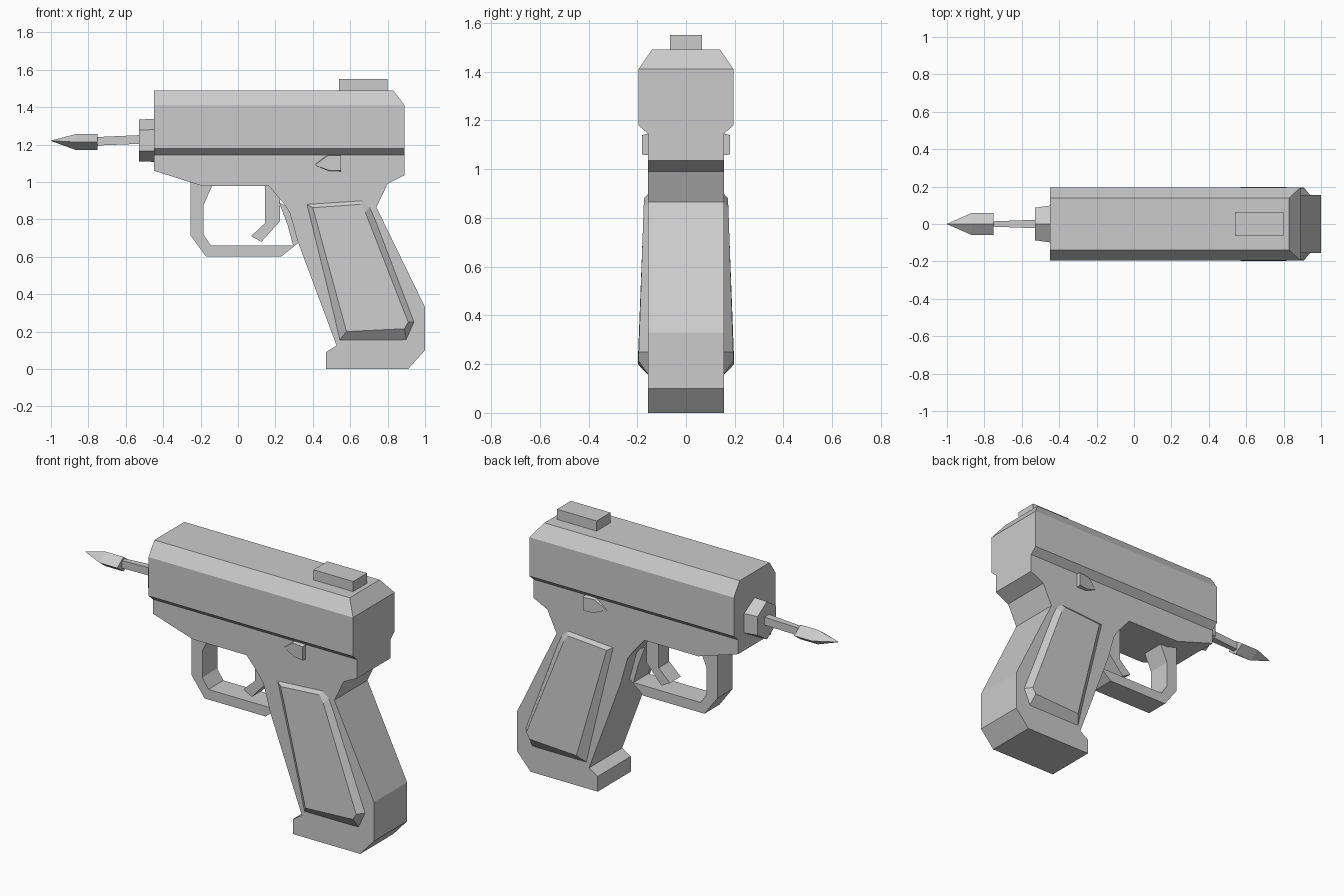
import bpy, bmesh, math

if "Cube" in bpy.data.objects:
    bpy.data.objects.remove(bpy.data.objects["Cube"])


def loft(name, rings, cut=None):
    """Skin a list of equal-length point rings and cap both ends."""
    bm = bmesh.new()
    vr = [[bm.verts.new(p) for p in ring] for ring in rings]
    n = len(vr[0])
    for a, b in zip(vr, vr[1:]):
        for i in range(n):
            j = (i + 1) % n
            bm.faces.new((a[i], a[j], b[j], b[i]))
    bm.faces.new(vr[0])
    bm.faces.new(vr[-1])
    if cut:
        geom = bm.verts[:] + bm.edges[:] + bm.faces[:]
        bmesh.ops.bisect_plane(bm, geom=geom, plane_co=cut[0], plane_no=cut[1], clear_outer=True)
        bmesh.ops.holes_fill(bm, edges=[e for e in bm.edges if e.is_boundary])
    bmesh.ops.remove_doubles(bm, verts=bm.verts, dist=1e-4)
    bmesh.ops.recalc_face_normals(bm, faces=bm.faces)
    me = bpy.data.meshes.new(name)
    bm.to_mesh(me)
    bm.free()
    ob = bpy.data.objects.new(name, me)
    bpy.context.collection.objects.link(ob)
    return ob


def slab(name, pts, half):
    """Extrude an x-z profile across the width."""
    return loft(name, [[(x, y, z) for x, z in pts] for y in (-half, half)])


def ngon(x, ry, rz, sides, zc, turn=0.0):
    """Ring of points around the barrel axis."""
    return [(x, ry * math.cos(turn + 2 * math.pi * i / sides),
             zc + rz * math.sin(turn + 2 * math.pi * i / sides)) for i in range(sides)]


# Slide: chamfered section, with the upper rear edge cut off
half = [(.155, 1.145), (.195, 1.18), (.195, 1.41), (.14, 1.49)]
section = half + [(-y, z) for y, z in reversed(half)]
loft("slide", [[(x, y, z) for y, z in section] for x in (-.45, .89)],
     cut=((.83, 0, 1.49), (.08, 0, .06)))

# Frame and grip in one profile
slab("frame_and_grip", [
    (-.45, 1.155), (-.45, 1.06), (-.19, .978), (.165, .978), (.24, .89), (.275, .84),
    (.32, .68), (.527, .125), (.47, .09), (.47, 0), (.91, 0), (1.0, .10), (1.0, .33),
    (.74, .865), (.80, .99), (.89, 1.035), (.89, 1.155)], .155)

# Trigger guard and trigger
slab("trigger_guard", [
    (-.255, 1.01), (-.255, .715), (-.17, .60), (.23, .60), (.33, .68), (.275, .86),
    (.22, .89), (.265, .77), (.295, .66), (-.145, .66), (-.185, .72), (-.185, .875),
    (-.135, .985)], .07)
slab("trigger", [
    (.145, .99), (.225, .99), (.225, .79), (.125, .68), (.07, .71), (.145, .78)], .05)

# Raised grip panels and safety levers, both sides
outer = [(.36, .885), (.67, .905), (.71, .87), (.945, .25), (.90, .15), (.54, .15)]
inner = [(.40, .862, .172), (.655, .88, .172), (.68, .84, .174),
         (.91, .25, .194), (.89, .215, .196), (.58, .20, .198)]
for side, s in (("left", 1), ("right", -1)):
    loft("grip_panel_" + side, [[(x, s * .15, z) for x, z in outer],
                                [(x, s * y, z) for x, z, y in inner]])
    loft("safety_lever_" + side, [
        [(x, s * .14, z) for x, z in ((.40, 1.09), (.48, 1.15), (.55, 1.15), (.55, 1.055), (.49, 1.055))],
        [(x, s * y, z) for x, z, y in ((.41, 1.09, .157), (.48, 1.14, .172), (.55, 1.14, .18),
                                       (.55, 1.06, .18), (.49, 1.06, .172))]])

# Rear sight
slab("rear_sight", [(.54, 1.48), (.54, 1.55), (.80, 1.55), (.80, 1.48)], .065)

# Muzzle collar, dart shaft and pointed dart tip
q = math.pi / 2
loft("muzzle_collar", [ngon(-.44, .115, .115, 6, 1.222, q), ngon(-.53, .10, .112, 6, 1.222, q)])
loft("dart_shaft", [ngon(-.50, .033, .033, 4, 1.228, q / 2), ngon(-.76, .02, .032, 4, 1.217, q / 2)])
loft("dart_tip", [ngon(-.75, .06, .043, 4, 1.213),
                  ngon(-.865, .06, .043, 4, 1.213),
                  ngon(-1.0, .0, .0, 4, 1.22)][:2] + [ngon(-1.0, .001, .001, 4, 1.22)])
